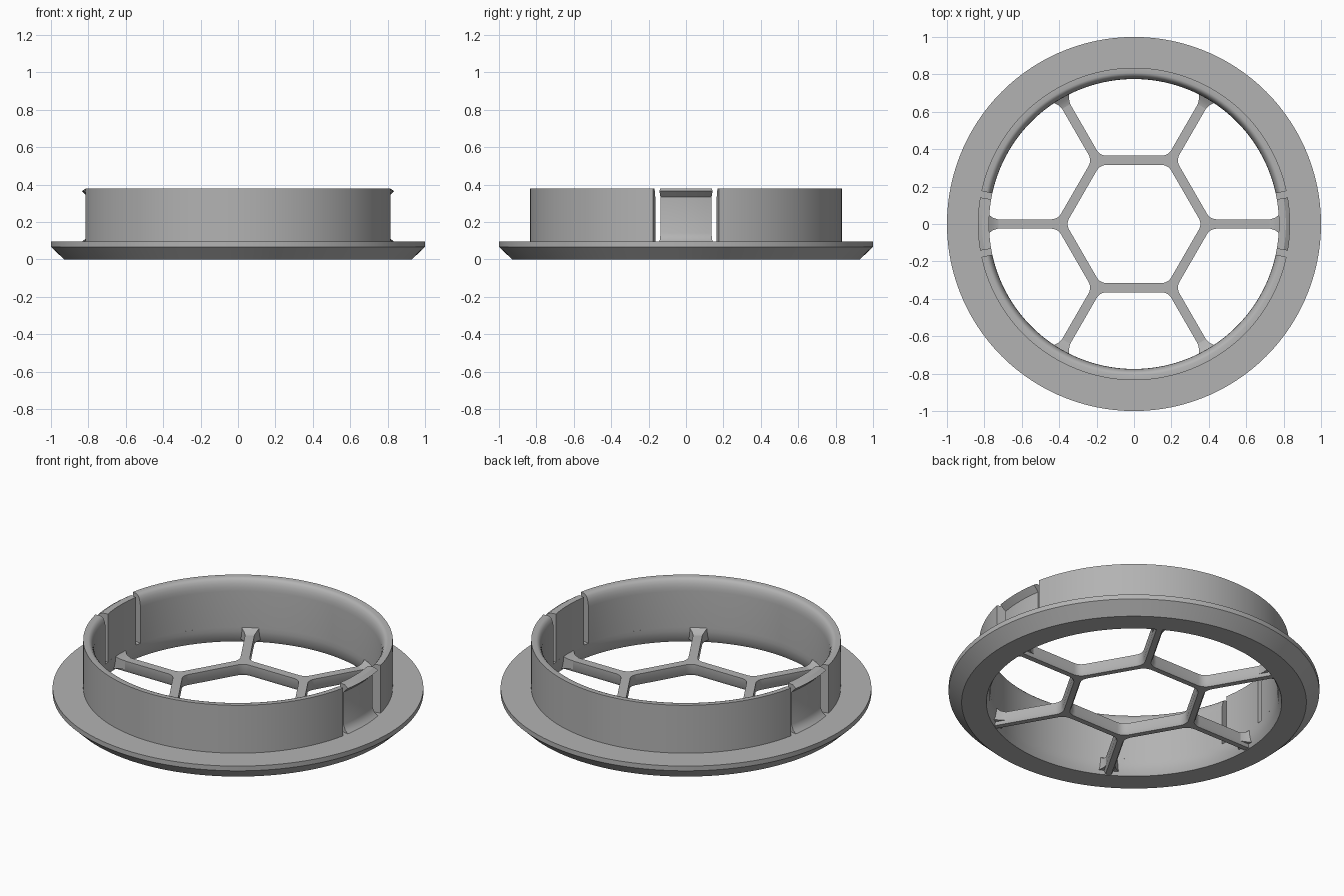
import bpy, bmesh
from math import sin, cos, radians
from mathutils import Vector

cube = bpy.data.objects.get("Cube")
if cube:
    bpy.data.objects.remove(cube, do_unlink=True)

grey = bpy.data.materials.new("plain_grey")
grey.use_nodes = True
tone = (0.45, 0.45, 0.45, 1)
grey.diffuse_color = tone
grey.node_tree.nodes["Principled BSDF"].inputs["Base Color"].default_value = tone


def polar(r, deg, z=0.0):
    return Vector((r * cos(radians(deg)), r * sin(radians(deg)), z))


def finish(bm, name):
    bmesh.ops.remove_doubles(bm, verts=bm.verts, dist=0.0001)
    bmesh.ops.recalc_face_normals(bm, faces=bm.faces)
    mesh = bpy.data.meshes.new(name)
    bm.to_mesh(mesh)
    bm.free()
    mesh.materials.append(grey)
    obj = bpy.data.objects.new(name, mesh)
    bpy.context.collection.objects.link(obj)
    bpy.ops.object.select_all(action="DESELECT")
    obj.select_set(True)
    bpy.context.view_layer.objects.active = obj
    bpy.ops.object.shade_smooth_by_angle(angle=radians(32))
    return obj


def skin(bm, rows, wrap_rows=False, wrap_points=False):
    """Join rows of points with faces, skipping collapsed corners."""
    grid = [[bm.verts.new(p) for p in row] for row in rows]
    n, m = len(grid), len(grid[0])
    for i in range(n if wrap_rows else n - 1):
        for j in range(m if wrap_points else m - 1):
            a, b = grid[i], grid[(i + 1) % n]
            k = (j + 1) % m
            quad = []
            for v in (a[j], a[k], b[k], b[j]):
                if all((v.co - q.co).length > 0.0001 for q in quad):
                    quad.append(v)
            if len(quad) > 2:
                bm.faces.new(quad)
    return grid


def sweep(name, profile, start, end, steps):
    """Turn a closed (radius, height) profile about z between two angles."""
    full = end - start == 360
    count = steps if full else steps + 1
    rows = [[polar(r, start + (end - start) * i / steps, z) for r, z in profile]
            for i in range(count)]
    bm = bmesh.new()
    grid = skin(bm, rows, wrap_rows=full, wrap_points=True)
    if not full:
        bm.faces.new(grid[0])
        bm.faces.new(grid[-1])
    return finish(bm, name)


# Flange ring with chamfered underside
RIM = 0.095
sweep("flange", [(0.797, 0), (0.93, 0), (1, 0.067), (1, RIM), (0.775, RIM),
                 (0.775, 0.07), (0.781, 0.03)], 0, 360, 120)

# Two wall halves with a rounded inner lip
wall = [(0.775, RIM), (0.835, RIM), (0.835, 0.38), (0.808, 0.38)]
wall += [(0.775 + 0.033 * (1 - cos(radians(a))), 0.31 + 0.07 * sin(radians(a)))
         for a in (72, 54, 36, 18, 0)]
for side, name in ((0, "back_wall"), (180, "front_wall")):
    sweep(name, wall, side + 12.2, side + 167.8, 52)

# Snap clips with a hooked top and a filleted foot
clip = [(0.775, RIM), (0.835, RIM), (0.815, 0.11), (0.802, 0.14), (0.802, 0.333),
        (0.835, 0.365), (0.812, 0.38), (0.775, 0.38)]
for side, name in ((0, "left_clip"), (180, "right_clip")):
    sweep(name, clip, side - 9.8, side + 9.8, 8)

# Hexagonal lattice with rounded corners
HEX, REACH, FILLET, TOP, BASE = 0.393, 0.80, 0.06, 0.07, 0.003
ARC = [30 - 12 * k for k in range(6)]


def corner(p, inward, d):
    r = FILLET - (d - 0.025)
    c = p + polar((d + r) / sin(radians(60)), inward)
    return [c + polar(r, inward + 180 + a) for a in ARC]


def cell_rows(spine, edge):
    """Half-bar cross-section: top, side, lower chamfer, underside."""
    def at(points, z):
        return [p + Vector((0, 0, z)) for p in points]
    wide, narrow = edge(0.025), edge(0.016)
    return [at(spine, TOP), at(wide, TOP), at(wide, 0.02),
            at(narrow, BASE), at(spine, BASE)]


bm = bmesh.new()
nodes = [polar(HEX, 60 * i) for i in range(6)]
order = [-i % 6 for i in range(6)]
spine = [nodes[i] for i in order for _ in ARC]
rows = cell_rows(spine, lambda d: [q for i in order
                                   for q in corner(nodes[i], 60 * i + 180, d)][:])
# Corner arcs run clockwise, matching the node order
skin(bm, rows, wrap_points=True)

for i in range(6):
    t = 60 * i
    v0, v1 = nodes[i], nodes[(i + 1) % 6]
    w0, w1 = polar(REACH, t), polar(REACH, t + 60)

    def edge(d):
        return ([w0 + polar(d, t + 90)] + corner(v0, t + 60, d)
                + corner(v1, t, d) + [w1 + polar(d, t - 30)])

    spine = [w0] + [v0] * len(ARC) + [v1] * len(ARC) + [w1]
    skin(bm, cell_rows(spine, edge))
finish(bm, "hexagon_lattice")

# Flared gussets where the spokes meet the wall
for i in range(6):
    across = polar(1, 60 * i + 90)
    bm = bmesh.new()
    rows = []
    for r, half, top in ((0.725, 0.024, TOP), (0.755, 0.034, 0.078), (0.785, 0.055, 0.1)):
        mid = polar(r, 60 * i)
        rows.append([mid + across * s * half + Vector((0, 0, z))
                     for s, z in ((-1, 0.02), (1, 0.02), (1, top), (-1, top))])
    grid = skin(bm, rows, wrap_points=True)
    bm.faces.new(grid[0])
    bm.faces.new(grid[-1])
    finish(bm, f"spoke_gusset_{i + 1}")
